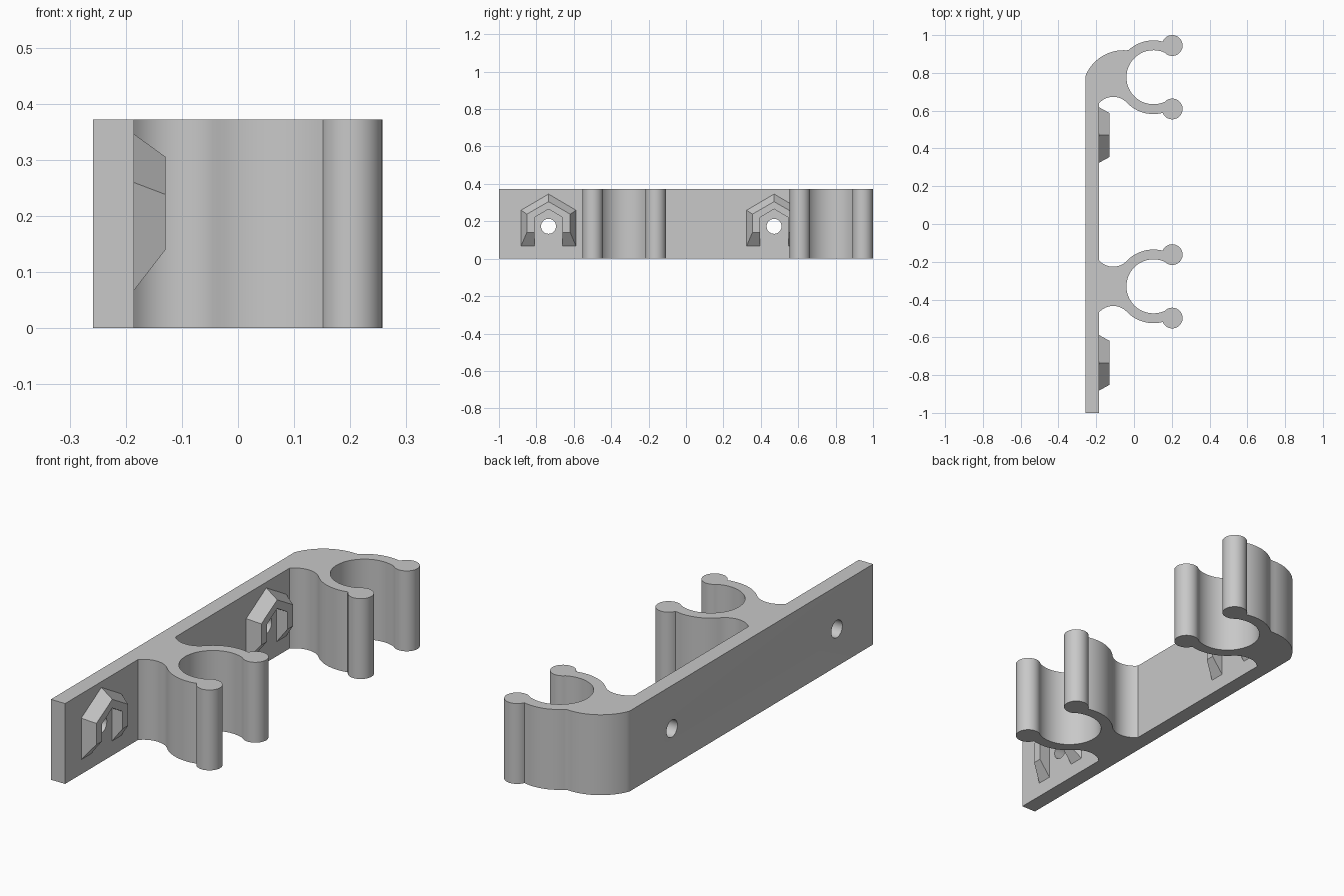
import bpy, bmesh
from math import radians, degrees, cos, sin, acos, atan2
from mathutils import Vector, Matrix

cube = bpy.data.objects.get("Cube")
if cube:
    bpy.data.objects.remove(cube)

HEIGHT = 0.372
BACK, FACE = -0.258, -0.185          # plate thickness along x
LOWER, UPPER = -0.33, 0.777          # clip centres along y
CX, R_IN, R_OUT = 0.103, 0.143, 0.195
BALL, BALL_R = Vector((0.0995, 0.168)), 0.055   # lip relative to clip centre
FILLET, FILLET_R = Vector((-0.213, 0.204)), 0.1
BOSSES, HOLE_Z, HOLE_R = (-0.735, 0.471), 0.173, 0.04

grey = bpy.data.materials.new("light grey plastic")
grey.use_nodes = True
colour = (0.58, 0.58, 0.58, 1)
grey.diffuse_color = colour
grey.node_tree.nodes["Principled BSDF"].inputs["Base Color"].default_value = colour


def arc(cx, cy, r, a0, a1, n):
    angles = [radians(a0 + (a1 - a0) * i / n) for i in range(n + 1)]
    return [Vector((cx + r * cos(a), cy + r * sin(a))) for a in angles]


def angle(v):
    return degrees(atan2(v.y, v.x))


def lip_meeting(r):
    """Angle on a clip circle of radius r, and on the lip, where they meet."""
    d = BALL.length
    a = angle(BALL) + degrees(acos((d * d + r * r - BALL_R ** 2) / (2 * d * r)))
    point = Vector((r * cos(radians(a)), r * sin(radians(a))))
    return a, angle(point - BALL)


def half_clip():
    """Upper half of a clip, from the plate round the lip to the throat."""
    out_a, lip_start = lip_meeting(R_OUT)
    in_a, lip_end = lip_meeting(R_IN)
    tangent = angle(FILLET)
    wall_a = 180 + degrees(acos((CX + FILLET.x - FACE) / FILLET_R))
    fillet = arc(*FILLET, FILLET_R, wall_a, 180 + tangent, 16)
    outer = arc(0, 0, R_OUT, tangent, out_a, 16)
    lip = arc(*BALL, BALL_R, lip_start, lip_end, 32)
    inner = arc(0, 0, R_IN, in_a, 180, 24)
    return fillet + outer[1:] + lip[1:] + inner[1:]


def whole_clip(cy):
    """Full outline of a clip, running from its -y side to its +y side."""
    half = half_clip()
    below = [Vector((CX + p.x, cy - p.y)) for p in half]
    above = [Vector((CX + p.x, cy + p.y)) for p in half[:-1]]
    return below + above[::-1]


def finish(name, bm):
    bmesh.ops.recalc_face_normals(bm, faces=bm.faces)
    mesh = bpy.data.meshes.new(name)
    bm.to_mesh(mesh)
    bm.free()
    mesh.materials.append(grey)
    obj = bpy.data.objects.new(name, mesh)
    bpy.context.collection.objects.link(obj)
    return obj


def select_only(obj):
    bpy.ops.object.select_all(action='DESELECT')
    obj.select_set(True)
    bpy.context.view_layer.objects.active = obj


# Plate with two clips; the upper clip's far side rounds over to the plate back
outline = [Vector((BACK, -1)), Vector((FACE, -1))] + whole_clip(LOWER)
outline += [p for p in whole_clip(UPPER) if p.x > -0.035 or p.y < UPPER + 0.1]
crown_x, crown_r = -0.055, 0.218
crown_end = 180 - degrees(acos((crown_x - BACK) / crown_r))
outline += arc(crown_x, 0.92 - crown_r, crown_r, 86, crown_end, 18)

bm = bmesh.new()
base = bm.faces.new([bm.verts.new((p.x, p.y, 0)) for p in outline])
top = bmesh.ops.extrude_face_region(bm, geom=[base])
bmesh.ops.translate(bm, vec=(0, 0, HEIGHT),
                    verts=[v for v in top["geom"] if isinstance(v, bmesh.types.BMVert)])
rail = finish("clip_rail", bm)

# Screw holes through the plate
bm = bmesh.new()
for y in BOSSES:
    place = Matrix.Translation((FACE, y, HOLE_Z)) @ Matrix.Rotation(radians(90), 4, 'Y')
    bmesh.ops.create_cone(bm, cap_ends=True, segments=32, radius1=HOLE_R,
                          radius2=HOLE_R, depth=0.3, matrix=place)
cutter = finish("hole_cutter", bm)
cutter.hide_render = True
cut = rail.modifiers.new("screw_holes", 'BOOLEAN')
cut.object = cutter
cut.solver = 'EXACT'
select_only(rail)
bpy.ops.object.modifier_apply(modifier=cut.name)
bpy.data.objects.remove(cutter)
bpy.ops.object.shade_smooth_by_angle(angle=radians(30))


# Hooded bosses: a house-shaped arch, bevelled outside, open at the bottom
def arch(x, half, foot, shoulder, peak):
    return [Vector((x, y, z)) for y, z in
            ((-half, foot), (-half, shoulder), (0, peak), (half, shoulder), (half, foot))]


ROOT, FRONT = FACE - 0.002, -0.129
for name, y in zip(("front_screw_hood", "back_screw_hood"), BOSSES):
    loops = [arch(ROOT, 0.148, 0.065, 0.26, 0.347),
             arch(FRONT, 0.116, 0.14, 0.238, 0.305),
             arch(FRONT, 0.076, 0.14, 0.22, 0.265),
             arch(ROOT, 0.076, 0.065, 0.22, 0.265)]
    bm = bmesh.new()
    rings = [[bm.verts.new(p + Vector((0, y, 0))) for p in loop] for loop in loops]
    for a, b in zip(rings, rings[1:] + rings[:1]):
        for i in range(4):
            bm.faces.new((a[i], a[i + 1], b[i + 1], b[i]))
    for end in (0, -1):
        bm.faces.new([ring[end] for ring in rings])
    finish(name, bm)
